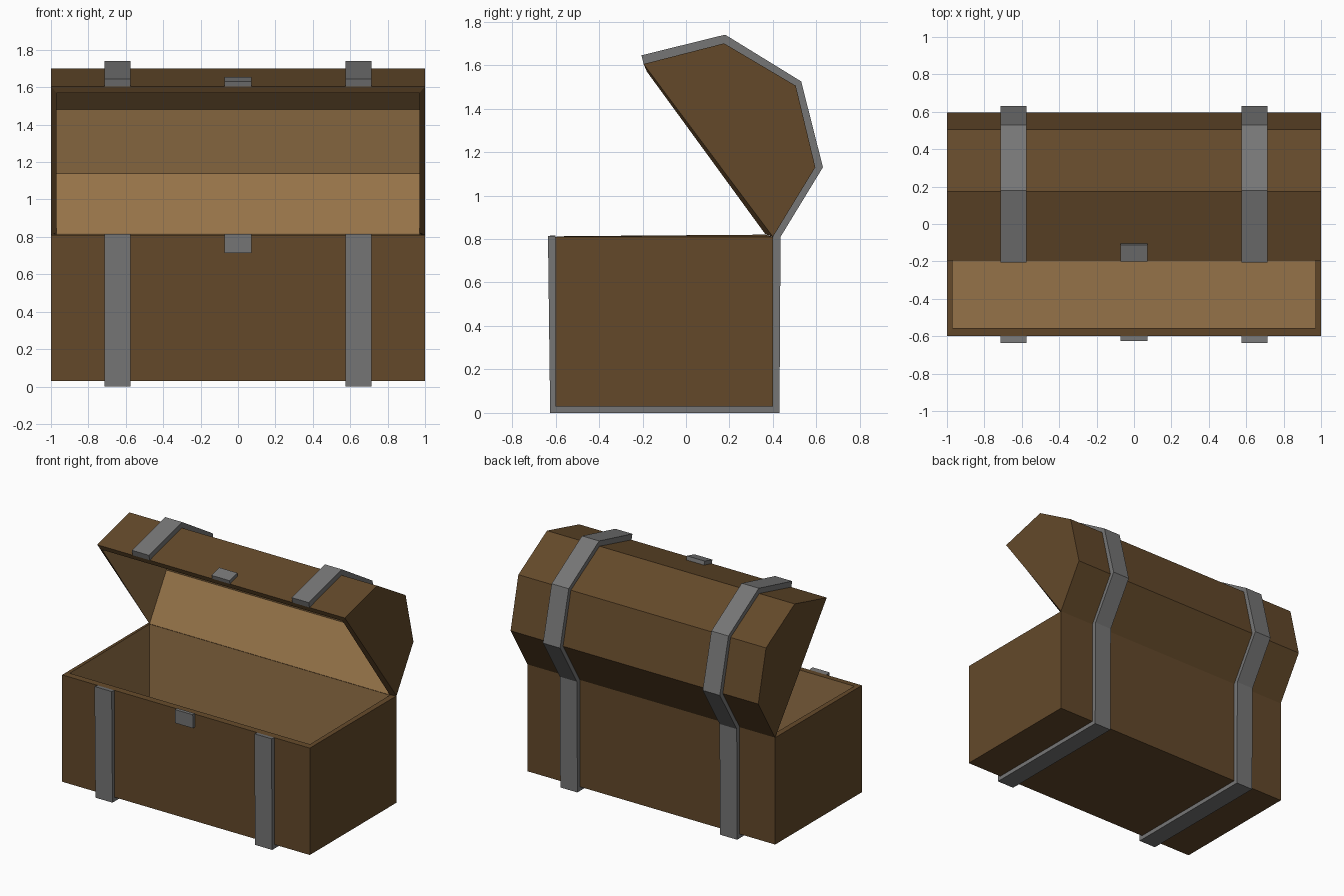
import bpy, bmesh

if "Cube" in bpy.data.objects:
    bpy.data.objects.remove(bpy.data.objects["Cube"])


def material(name, rgb):
    m = bpy.data.materials.new(name)
    m.diffuse_color = (*rgb, 1)
    m.use_nodes = True
    m.node_tree.nodes["Principled BSDF"].inputs["Base Color"].default_value = m.diffuse_color
    return m


WOOD = material("dark_wood", (0.125, 0.066, 0.023))
LINING = material("light_wood", (0.30, 0.17, 0.065))
IRON = material("iron", (0.18, 0.18, 0.18))


def finish(bm, name, mats):
    bmesh.ops.recalc_face_normals(bm, faces=bm.faces)
    mesh = bpy.data.meshes.new(name)
    bm.to_mesh(mesh)
    bm.free()
    for m in mats:
        mesh.materials.append(m)
    obj = bpy.data.objects.new(name, mesh)
    bpy.context.collection.objects.link(obj)
    return obj


def row(bm, pts, x):
    return [bm.verts.new((x, y, z)) for y, z in pts]


def trough(name, outer, inner, half=1.0, inner_half=0.97):
    """Hollow shell open between the first and last profile points."""
    bm = bmesh.new()
    ol, orr = row(bm, outer, -half), row(bm, outer, half)
    il, ir = row(bm, inner, -inner_half), row(bm, inner, inner_half)
    for left, right, mat in ((ol, orr, 0), (il, ir, 1)):
        for i in range(len(left) - 1):
            bm.faces.new((left[i], left[i + 1], right[i + 1], right[i])).material_index = mat
        bm.faces.new(left).material_index = mat
        bm.faces.new(right).material_index = mat
    # rim around the opening
    o = (ol[0], orr[0], orr[-1], ol[-1])
    n = (il[0], ir[0], ir[-1], il[-1])
    for i in range(4):
        j = (i + 1) % 4
        bm.faces.new((o[i], o[j], n[j], n[i]))
    return finish(bm, name, (WOOD, LINING))


def band(name, under, over, x0, x1):
    """Flat metal strip filling the gap between two matching profiles."""
    bm = bmesh.new()
    ul, ur = row(bm, under, x0), row(bm, under, x1)
    tl, tr = row(bm, over, x0), row(bm, over, x1)
    for i in range(len(under) - 1):
        j = i + 1
        bm.faces.new((ul[i], ul[j], ur[j], ur[i]))
        bm.faces.new((tl[i], tl[j], tr[j], tr[i]))
        bm.faces.new((ul[i], ul[j], tl[j], tl[i]))
        bm.faces.new((ur[i], ur[j], tr[j], tr[i]))
    for k in (0, -1):
        bm.faces.new((ul[k], ur[k], tr[k], tl[k]))
    return finish(bm, name, (IRON,))


# Profiles in (y, z)
box = [(-0.6, 0.81), (-0.6, 0.03), (0.4, 0.03), (0.4, 0.81)]
box_in = [(-0.555, 0.813), (-0.56, 0.065), (0.365, 0.065), (0.365, 0.82)]
lid = [(0.4, 0.81), (0.595, 1.13), (0.505, 1.505), (0.175, 1.70), (-0.195, 1.605)]
lid_in = [(0.365, 0.822), (0.56, 1.14), (0.475, 1.48), (0.17, 1.66), (-0.18, 1.57)]

# Chest body and open lid
trough("chest_body", box, box_in)
trough("chest_lid", lid, lid_in)

# Metal straps, continuous round the body, hinge and lid
strap_out = [(-0.635, 0.815), (-0.625, 0), (0.43, 0), (0.435, 0.81),
             (0.63, 1.13), (0.53, 1.525), (0.18, 1.74), (-0.205, 1.645)]
for side, x in (("left", -0.645), ("right", 0.645)):
    band(side + "_strap", box + lid[1:], strap_out, x - 0.069, x + 0.069)

# Two halves of the latch
band("body_latch", [(-0.6, 0.715), (-0.6, 0.815)],
     [(-0.622, 0.715), (-0.625, 0.815)], -0.072, 0.072)
band("lid_latch", [(-0.195, 1.605), (-0.105, 1.628)],
     [(-0.201, 1.632), (-0.112, 1.655)], -0.072, 0.072)
